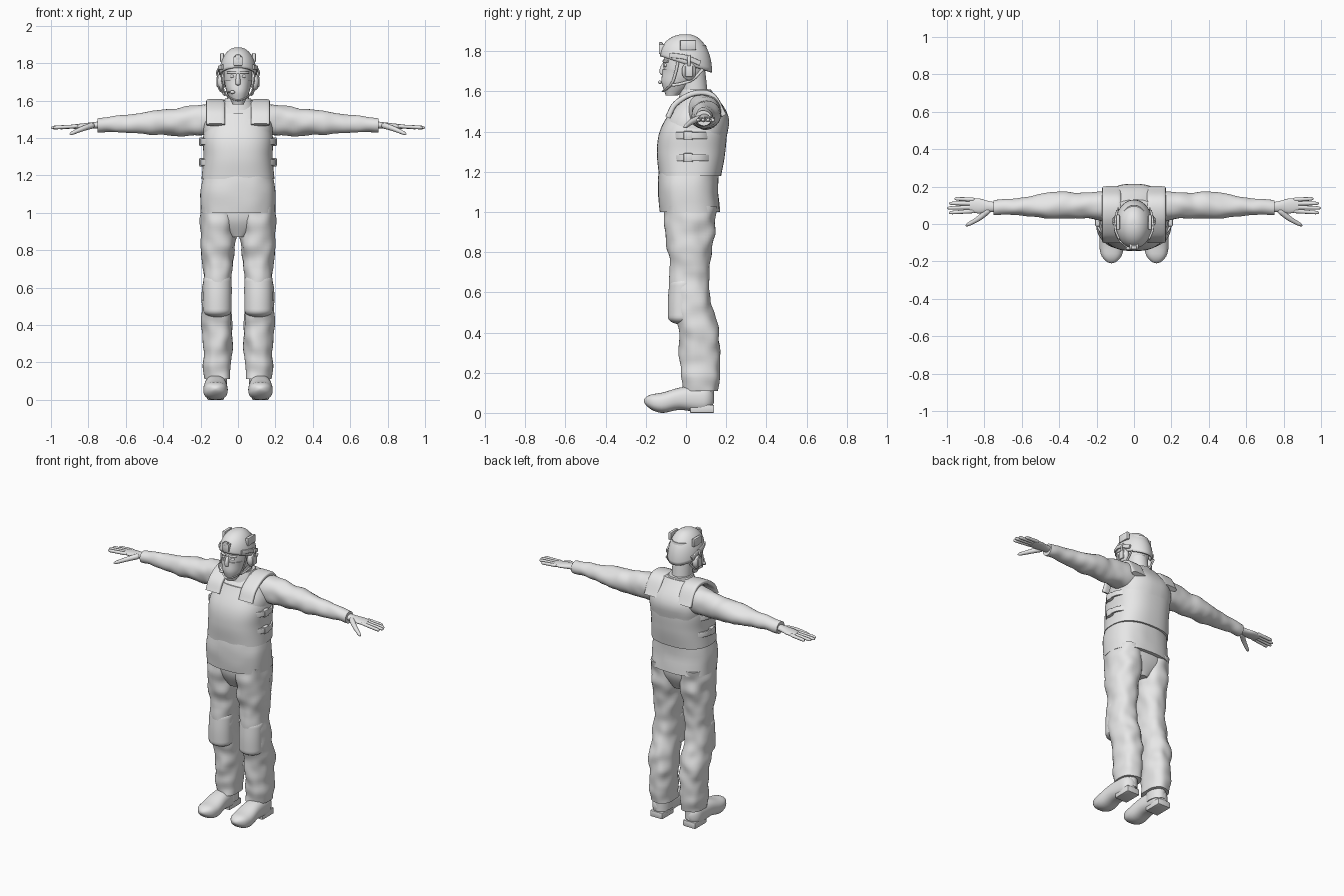
import bpy, bmesh
from math import sin, cos, tau, pi, sqrt, copysign, radians
from mathutils import Vector, noise

if "Cube" in bpy.data.objects:
    bpy.data.objects.remove(bpy.data.objects["Cube"], do_unlink=True)

GREY = bpy.data.materials.new("plain grey")
GREY.use_nodes = True
GREY.diffuse_color = (.8, .8, .8, 1)
GREY.node_tree.nodes["Principled BSDF"].inputs["Base Color"].default_value = GREY.diffuse_color
X, Y, Z = Vector((1, 0, 0)), Vector((0, 1, 0)), Vector((0, 0, 1))


def finish(name, bm, mirrored=False):
    bmesh.ops.recalc_face_normals(bm, faces=bm.faces)
    mesh = bpy.data.meshes.new(name)
    bm.to_mesh(mesh)
    bm.free()
    part = bpy.data.objects.new(name, mesh)
    bpy.context.collection.objects.link(part)
    mesh.materials.append(GREY)
    bpy.ops.object.select_all(action='DESELECT')
    part.select_set(True)
    bpy.context.view_layer.objects.active = part
    bpy.ops.object.shade_smooth_by_angle(angle=radians(40))
    if mirrored:
        part.modifiers.new("mirror", 'MIRROR').use_mirror_merge = False
    return part


def along(values, t):
    """Value at fraction t of a smooth curve through evenly spaced values."""
    if not isinstance(values, list):
        return values
    first, last = values[:2], values[-2:]
    v = [2 * first[0] - first[1], *values, 2 * last[1] - last[0]]
    place = t * (len(values) - 1)
    i = min(int(place), len(values) - 2)
    f = place - i
    a, b, c, d = v[i:i + 4]
    return b + f / 2 * (c - a + f * (2 * a - 5 * b + 4 * c - d + f * (3 * (b - c) + d - a)))


def skin(bm, rings):
    for low, high in zip(rings, rings[1:]):
        for k, vert in enumerate(low):
            bm.faces.new((low[k - 1], vert, high[k], high[k - 1]))


def loft(name, x, y, z, wide, deep, side=X, plane=None, count=32, square=2.0,
         steps=24, folds=0, rounded=False, mirrored=False):
    """Skin oval rings along a path; plane fixes the direction the rings face."""
    bm = bmesh.new()
    times = [.5 - cos(pi * k / steps) / 2 if rounded else k / steps for k in range(steps + 1)]
    path = [Vector((along(x, t), along(y, t), along(z, t))) for t in times]
    rings = []
    for i, t in enumerate(times):
        facing = plane or (path[min(i + 1, steps)] - path[max(i - 1, 0)]).normalized()
        a = (side - facing * side.dot(facing)).normalized()
        b = facing.cross(a)
        size = 1
        if rounded:
            end = max(0, abs(2 * t - 1) - .7) / .3
            size = max(.05, sqrt(max(0, 1 - end * end)))
        ring = []
        for k in range(count):
            c, s = cos(tau * k / count), sin(tau * k / count)
            out = (a * copysign(abs(c) ** (2 / square), c) * along(wide, t)
                   + b * copysign(abs(s) ** (2 / square), s) * along(deep, t)) * size
            point = path[i] + out
            if folds:
                point += out.normalized() * folds * noise.noise(point * 14)
            ring.append(bm.verts.new(point))
        rings.append(ring)
    skin(bm, rings)
    bm.faces.new(rings[0])
    bm.faces.new(rings[-1])
    return finish(name, bm, mirrored)


def box(name, place, size, mirrored=False):
    bm = bmesh.new()
    bmesh.ops.create_cube(bm, size=1)
    for v in bm.verts:
        v.co = Vector(place) + v.co * Vector(size)
    bmesh.ops.bevel(bm, geom=bm.edges[:], offset=.005, segments=2, affect='EDGES', profile=.5)
    return finish(name, bm, mirrored)


def ball(name, place, radii, mirrored=False):
    bm = bmesh.new()
    bmesh.ops.create_uvsphere(bm, u_segments=20, v_segments=12, radius=1)
    for v in bm.verts:
        v.co = Vector(place) + v.co * Vector(radii)
    return finish(name, bm, mirrored)


# Jacket and the vest over it
loft("jacket", 0, [.02, .01, .02, .04, .06, .07], [1, 1.6], [.2, .2, .18, .18, .18, .1],
     [.15, .15, .15, .16, .15, .06], plane=Z, count=56, square=2.5, folds=.003)
loft("vest", 0, [.02, .03, .06], [1.18, 1.53], [.195, .185, .185, .14],
     [.155, .17, .165, .12], plane=Z, count=56, square=2.5)
loft("shoulder_straps", .12, [-.09, -.05, .04, .13, .19], [1.47, 1.54, 1.59, 1.58, 1.48],
     .05, .014, square=4, mirrored=True)

# Side straps and buckles follow the vest outline
for label, height in (("upper", 1.38), ("lower", 1.27)):
    reach = [.2 - 5 * (y - .03) ** 2 * (1 + abs(y)) for y in (-.08, -.02, .03, .08, .14)]
    loft(label + "_side_straps", reach, [-.08, .14], height, .017, .007, side=Z,
         square=5, mirrored=True)
    box(label + "_buckles", (.195, .01, height), (.025, .045, .045), mirrored=True)

# Sleeves
loft("sleeves", [.1, .75], [.09, .1, .1, .09, .09], [1.5, 1.48, 1.47],
     [.09, .07, .07, .05, .04], [.09, .08, .065, .05, .035], side=Y, plane=X,
     steps=40, folds=.009, mirrored=True)

# Hands
loft("palms", [.73, .88], [.09, .1], [1.47, 1.46], [.025, .03, .04, .035], [.02, .012],
     side=Y, plane=X, mirrored=True)
for i, label in enumerate(("index", "middle", "ring", "little")):
    loft(label + "_fingers", [.85, 1 - .01 * (i - 1) ** 2], [.07 + .02 * i, .06 + .025 * i],
         [1.463, 1.455], [.012, .009], .01, side=Y, plane=X, count=12, rounded=True, mirrored=True)
loft("thumbs", [.77, .83, .9], [.08, .03, -.01], [1.47, 1.45, 1.42], [.018, .014, .009],
     [.018, .014, .009], side=Z, count=14, rounded=True, mirrored=True)

# Trousers and knee pads
loft("trouser_seat", 0, .02, [.87, 1.04], [.05, .17, .19], [.08, .12, .13], plane=Z, square=2.4)
loft("trouser_legs", [.1, .11, .11], [.02, .02, .02, .02, .06, .07, .07], [1.03, .11],
     [.1, .095, .08, .08, .08, .075, .07], [.13, .12, .1, .1, .1, .1, .09], plane=Z,
     count=40, square=2.3, steps=60, folds=.012, mirrored=True)
loft("knee_pads", .11, [-.02, -.02, -.01], [.44, .68], .075, .07, plane=Z,
     rounded=True, mirrored=True)

# Boots
loft("boot_shafts", .11, .07, [.05, .19], .05, .07, plane=Z, mirrored=True)
loft("boots", .12, [.14, -.21], [.07, .07, .07, .05, .06], [.05, .055, .06, .065, .045],
     [.065, .065, .055, .05, .03], plane=Y, square=2.4, rounded=True, mirrored=True)
box("boot_heels", (.12, .08, .02), (.09, .12, .04), mirrored=True)

# Neck, head and face
loft("neck", 0, [.05, .03], [1.52, 1.7], .06, .066, plane=Z)
loft("collar", 0, .05, [1.55, 1.61], [.1, .07], [.09, .075], plane=Z, folds=.004)
loft("head", 0, [-.07, -.02, 0, 0], [1.58, 1.83], [.025, .066, .076, .07],
     [.03, .088, .112, .1], plane=Z, square=2.2)
loft("face_mask", 0, [-.07, -.04, -.03], [1.58, 1.71], [.03, .06, .072],
     [.03, .08, .088], plane=Z, square=2.2, folds=.003)
loft("nose", 0, [-.1, -.115, -.11], [1.75, 1.68], [.008, .016], [.01, .02], plane=Z,
     rounded=True)
ball("eyes", (.03, -.1, 1.73), (.014, .01, .009), mirrored=True)
loft("brows", [.01, .035, .055], [-.11, -.105, -.09], 1.75, .006, .007, side=Z, mirrored=True)

# Helmet: a dome whose rim drops towards the nape
bm = bmesh.new()
dome = []
for j in range(1, 15):
    fall = pi / 2 * j / 14
    ring = []
    for k in range(48):
        turn = tau * k / 48
        spread = sin(fall) ** .9
        rim = 1.735 - .04 * sin(turn)
        ring.append(bm.verts.new((.1 * spread * cos(turn), .13 * spread * sin(turn),
                                  rim + (1.885 - rim) * cos(fall))))
    dome.append(ring)
skin(bm, dome)
bm.faces.new(dome[0])
helmet = finish("helmet", bm)
helmet.modifiers.new("thickness", 'SOLIDIFY').thickness = .01

# Helmet fittings
box("front_mount", (0, -.12, 1.81), (.05, .03, .05))
box("front_mount_clip", (0, -.125, 1.83), (.03, .02, .03))
loft("side_rails", [.08, .1, .1, .09], [-.08, .07], [1.78, 1.77, 1.74], .012, .006,
     side=Z, square=4, mirrored=True)
box("side_plates", (.085, .01, 1.83), (.02, .08, .05), mirrored=True)

# Headset and chin straps
ball("ear_cups", (.09, .015, 1.7), (.024, .036, .046), mirrored=True)
box("ear_cup_caps", (.108, .015, 1.7), (.014, .04, .055), mirrored=True)
loft("headset_arms", [.105, .112, .1], .015, [1.72, 1.78], .007, .005, side=Y, mirrored=True)
loft("front_chin_straps", [.09, .085, .07, .035, 0], [-.04, -.05, -.07, -.1, -.115],
     [1.75, 1.7, 1.64, 1.61, 1.6], .007, .004, side=Y, count=12, mirrored=True)
loft("rear_chin_straps", [.085, .085, .08, .07], [.085, -.07], [1.71, 1.66, 1.64, 1.63],
     .007, .004, side=Z, count=12, mirrored=True)
loft("microphone_boom", [-.105, -.1, -.08, -.03], [0, -.13], [1.68, 1.65, 1.645],
     .004, .004, side=Z, count=12)
ball("microphone", (-.03, -.13, 1.645), (.014, .009, .009))
